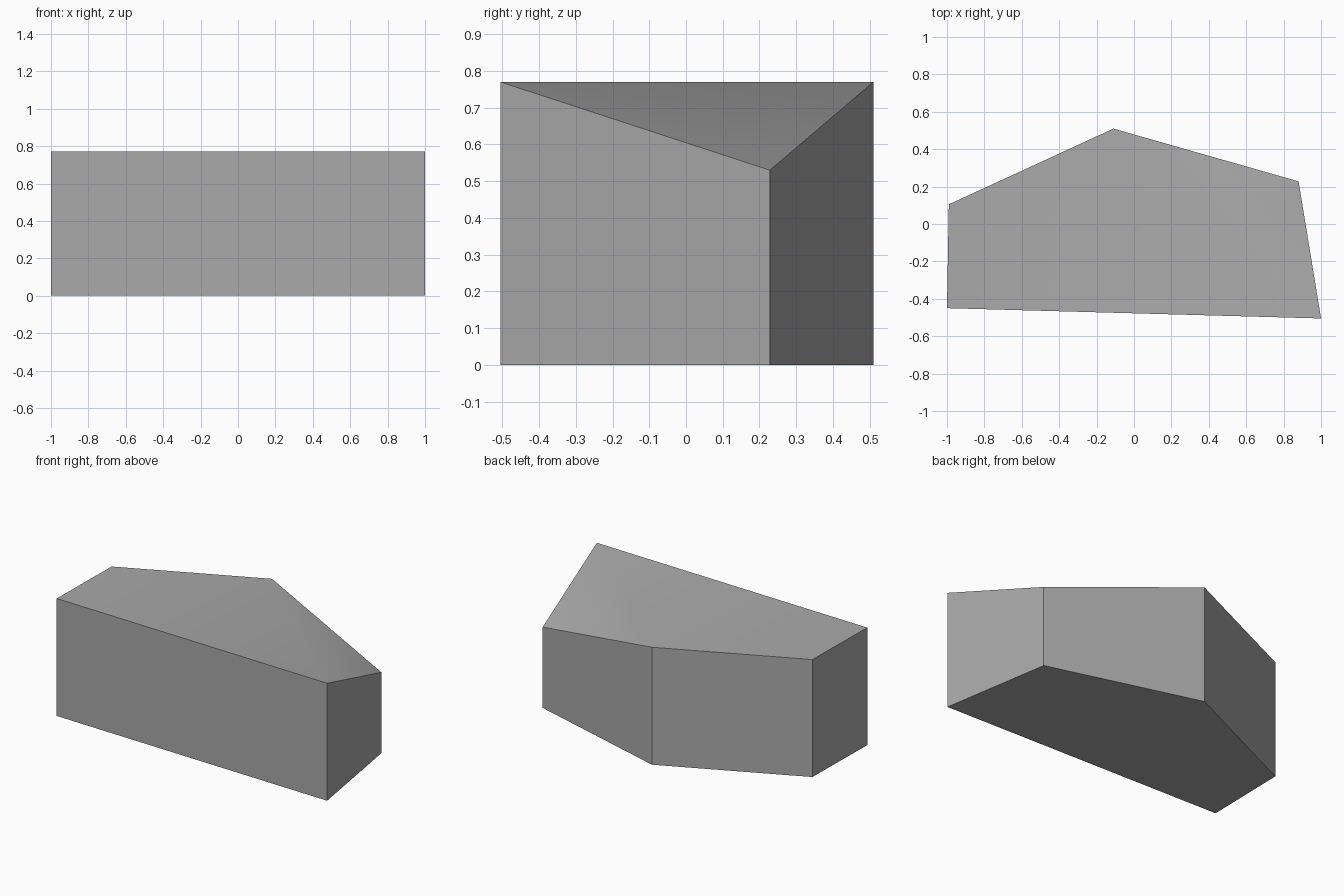
import bpy
import bmesh
import math

cube = bpy.data.objects.get("Cube")
if cube:
    bpy.data.objects.remove(cube, do_unlink=True)

# Plain grey material
grey = (0.4, 0.4, 0.4, 1.0)
material = bpy.data.materials.new("plain grey")
material.use_nodes = True
material.diffuse_color = grey
material.node_tree.nodes["Principled BSDF"].inputs["Base Color"].default_value = grey

# Footprint, counter-clockwise, with the height of each corner
corners = [
    (-1.0, -0.45, 0.77),
    (1.0, -0.505, 0.77),
    (0.88, 0.228, 0.53),
    (-0.11, 0.51, 0.77),
    (-0.99, 0.105, 0.77),
]

bm = bmesh.new()
base = [bm.verts.new((x, y, 0)) for x, y, z in corners]
top = [bm.verts.new(c) for c in corners]

# Underside and upright walls
bm.faces.new(reversed(base))
for i in range(len(corners)):
    j = (i + 1) % len(corners)
    bm.faces.new((base[i], base[j], top[j], top[i]))

# Level top with one corner folded down
bm.faces.new((top[0], top[1], top[3], top[4]))
bm.faces.new((top[1], top[2], top[3]))

mesh = bpy.data.meshes.new("block")
bm.to_mesh(mesh)
bm.free()
mesh.materials.append(material)
block = bpy.data.objects.new("block", mesh)
bpy.context.collection.objects.link(block)

# Soft fold on the top, sharp edges elsewhere
bpy.ops.object.select_all(action="DESELECT")
block.select_set(True)
bpy.context.view_layer.objects.active = block
bpy.ops.object.shade_smooth_by_angle(angle=math.radians(30))
